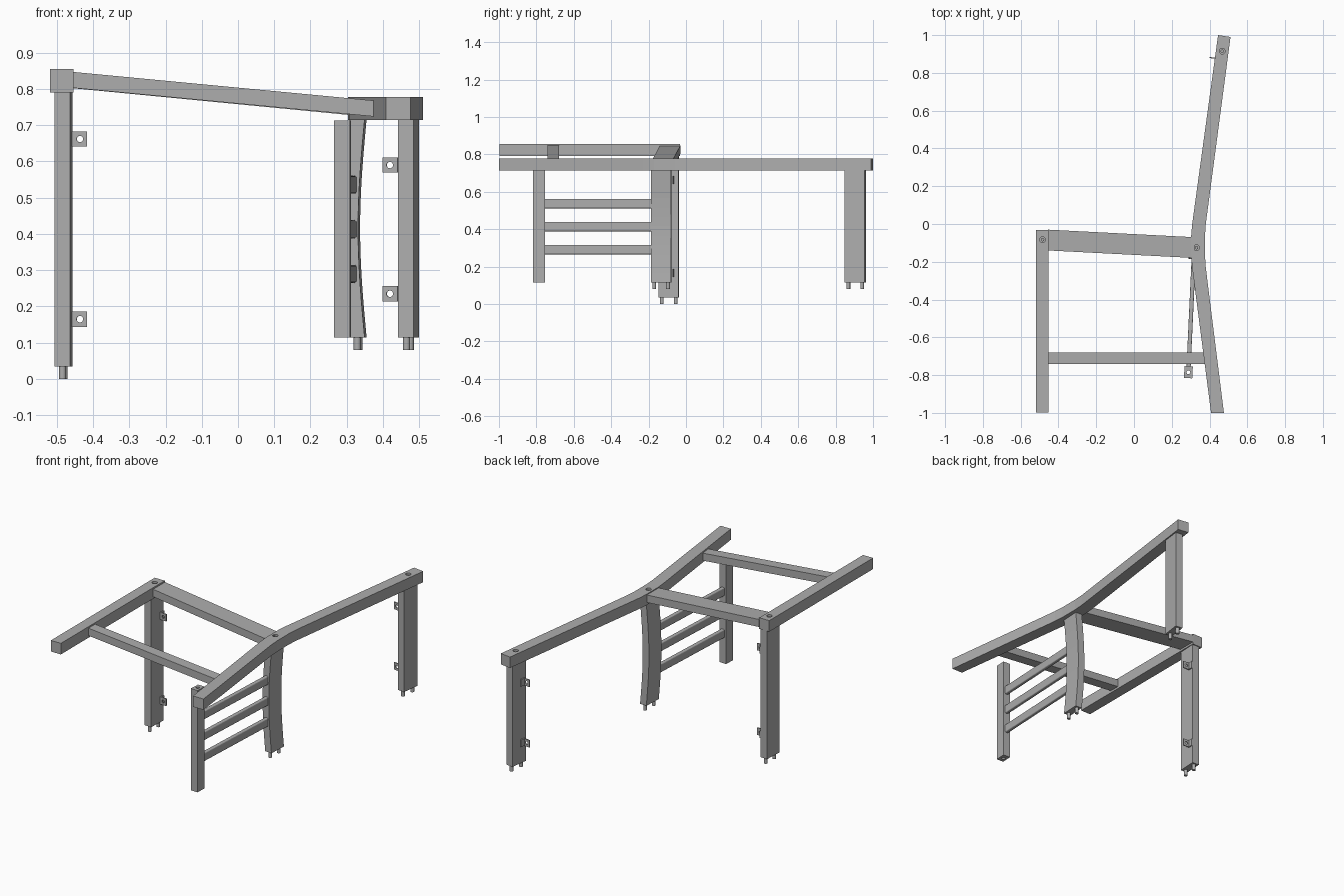
import bpy, bmesh, math
from mathutils import Matrix, Vector

old = bpy.data.objects.get("Cube")
if old:
    bpy.data.objects.remove(old, do_unlink=True)

grey = bpy.data.materials.new("plain grey")
grey.use_nodes = True
COLOUR = (0.42, 0.42, 0.42, 1)
grey.diffuse_color = COLOUR
grey.node_tree.nodes["Principled BSDF"].inputs["Base Color"].default_value = COLOUR


def finish(name, bm, matrix=Matrix()):
    bmesh.ops.recalc_face_normals(bm, faces=bm.faces)
    bm.transform(matrix)
    mesh = bpy.data.meshes.new(name)
    bm.to_mesh(mesh)
    bm.free()
    mesh.materials.append(grey)
    ob = bpy.data.objects.new(name, mesh)
    bpy.context.collection.objects.link(ob)
    return ob


def prism(name, outline, depth, matrix=Matrix()):
    """Extrude a flat outline upwards by a vector."""
    bm = bmesh.new()
    face = bm.faces.new([bm.verts.new(p) for p in outline])
    out = bmesh.ops.extrude_face_region(bm, geom=[face])
    verts = [g for g in out["geom"] if isinstance(g, bmesh.types.BMVert)]
    bmesh.ops.translate(bm, verts=verts, vec=depth)
    return finish(name, bm, matrix)


def box(name, size, matrix):
    bm = bmesh.new()
    bmesh.ops.create_cube(bm, size=1, matrix=Matrix.Diagonal((*size, 1)))
    return finish(name, bm, matrix)


def cylinder(name, radius, length, matrix):
    bm = bmesh.new()
    bmesh.ops.create_cone(bm, cap_ends=True, segments=20, radius1=radius,
                          radius2=radius, depth=length, matrix=matrix)
    ob = finish(name, bm)
    for p in ob.data.polygons:
        p.use_smooth = len(p.vertices) == 4
    for e in ob.data.edges:
        e.use_edge_sharp = False
    return ob


def bore(ob, radius, length, matrix):
    """Drill a round hole and discard the cutter."""
    cutter = cylinder("cutter", radius, length, matrix)
    cutter.hide_render = True
    mod = ob.modifiers.new("hole", "BOOLEAN")
    mod.operation, mod.solver, mod.object = "DIFFERENCE", "EXACT", cutter
    bpy.context.view_layer.objects.active = ob
    bpy.ops.object.modifier_apply(modifier=mod.name)
    bpy.data.objects.remove(cutter, do_unlink=True)


def place(x, y, z=0, turn=0):
    return Matrix.Translation((x, y, z)) @ Matrix.Rotation(math.radians(turn), 4, "Z")


# Top beams: a straight one on the right and a bent one on the left
right_beam = box("right_beam", (0.065, 0.965, 0.065), place(-0.486, -0.515, 0.823))
inner = [(0.445, 1.0), (0.308, 0.0), (0.303, -0.06), (0.303, -0.17), (0.308, -0.23), (0.408, -1.0)]
outer = [(0.511, 0.99), (0.38, 0.0), (0.376, -0.06), (0.376, -0.17), (0.38, -0.23), (0.476, -1.0)]
left_beam = prism("left_beam", [(x, y, 0.714) for x, y in inner + outer[::-1]], (0, 0, 0.064))


# Sloping cross members between the beams
def cross(name, x_end, y_start, y_end, width, z_start, z_end):
    half = width / 2
    outline = [(-0.455, y_start - half, z_start), (x_end, y_end - half, z_end),
               (x_end, y_end + half, z_end), (-0.455, y_start + half, z_start)]
    prism(name, outline, (0, 0, 0.044))


cross("back_crossbar", 0.32, -0.085, -0.125, 0.11, 0.802, 0.727)
cross("front_crossbar", 0.375, -0.71, -0.71, 0.062, 0.803, 0.724)

# Flat legs and their foot pins, each turned to follow its joint
legs = {
    "right_leg": (-0.482, -0.092, -3, 0.035, 0.792),
    "middle_leg": (0.331, -0.133, -3, 0.115, 0.716),
    "back_leg": (0.47, 0.905, -7.7, 0.115, 0.716),
}
for name, (x, y, turn, low, high) in legs.items():
    base = place(x, y, 0, turn)
    if name == "middle_leg":
        # bowed inward at mid height
        side = []
        steps = 12
        for i in range(steps + 1):
            t = i / steps
            side.append((-0.018 * math.sin(math.pi * t), low + (high - low) * t))
        ring = [(b + 0.021, -0.054, z) for b, z in side]
        ring += [(b - 0.021, -0.054, z) for b, z in reversed(side)]
        prism(name, ring, (0, 0.108, 0), base)
    else:
        box(name, (0.044, 0.108, high - low), base @ place(0, 0, (low + high) / 2))
    for i, dy in enumerate((-0.037, 0.037)):
        cylinder(f"{name}_pin_{i + 1}", 0.01, 0.065, base @ place(0, dy, low - 0.0025))

# Bolt recesses in the beam tops
for ob, x, y, top in ((right_beam, -0.484, -0.083, 0.855),
                      (left_beam, 0.331, -0.125, 0.778),
                      (left_beam, 0.467, 0.915, 0.778)):
    bore(ob, 0.015, 0.05, place(x, y, top))
    cylinder("bolt_head", 0.009, 0.02, place(x, y, top - 0.018))

# Short front post, drilled through its length
post = box("front_post", (0.044, 0.062, 0.598), place(0.288, -0.785, 0.414, -3))
bore(post, 0.01, 0.7, place(0.288, -0.785, 0.414))

# Three rounded side rails from the post to the middle leg
start, end = Vector((0.289, -0.758, 0)), Vector((0.316, -0.18, 0))
run = end - start
angle = math.degrees(math.atan2(-run.x, run.y))
for i, z in enumerate((0.29, 0.413, 0.536)):
    mid = (start + end) / 2
    rail = box(f"side_rail_{i + 1}", (0.022, run.length, 0.05), place(mid.x, mid.y, z, angle))
    bm = bmesh.new()
    bm.from_mesh(rail.data)
    long_edges = [e for e in bm.edges if e.calc_length() > 0.3]
    bmesh.ops.bevel(bm, geom=long_edges, offset=0.006, segments=3, profile=0.5, affect="EDGES")
    bm.to_mesh(rail.data)
    bm.free()


# Angle brackets with screw holes; side is the direction the tab points
def bracket(name, base, side, z):
    tilt = Matrix.Rotation(math.pi / 2, 4, "X")
    tab = box(name + "_tab", (0.042, 0.006, 0.042), base @ place(side * 0.021, 0, z))
    bore(tab, 0.009, 0.05, base @ place(side * 0.022, 0, z) @ tilt)
    box(name + "_plate", (0.006, 0.03, 0.042), base @ place(side * 0.003, 0.012, z))


for i, z in enumerate((0.165, 0.662)):
    bracket(f"right_bracket_{i + 1}", place(-0.458, -0.068, 0, -3), 1, z)
for i, z in enumerate((0.235, 0.59)):
    bracket(f"back_bracket_{i + 1}", place(0.441, 0.876, 0, -7.7), -1, z)
